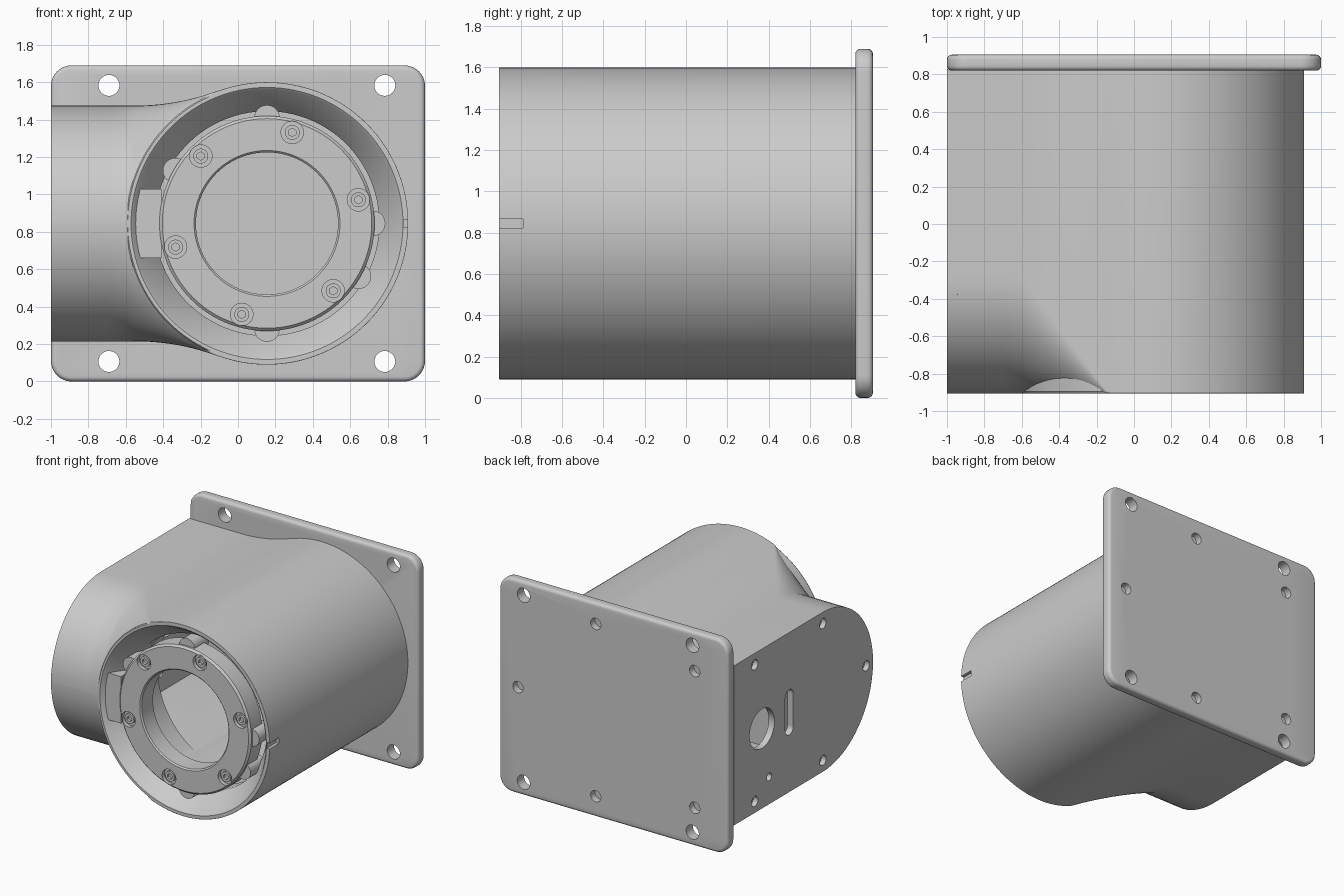
import bpy, bmesh, math
from mathutils import Matrix, Vector

if "Cube" in bpy.data.objects:
    bpy.data.objects.remove(bpy.data.objects["Cube"])

CX, CZ, R = 0.155, 0.845, 0.755      # tube axis and radius
FRONT, BACK = -0.905, 0.83

grey = bpy.data.materials.new("light_grey")
grey.diffuse_color = (0.6, 0.6, 0.6, 1)
grey.use_nodes = True
grey.node_tree.nodes["Principled BSDF"].inputs["Base Color"].default_value = grey.diffuse_color


def finish(name, bm):
    bmesh.ops.recalc_face_normals(bm, faces=bm.faces)
    me = bpy.data.meshes.new(name)
    bm.to_mesh(me)
    bm.free()
    ob = bpy.data.objects.new(name, me)
    bpy.context.collection.objects.link(ob)
    me.materials.append(grey)
    return ob


def cyl(name, a, b, r, seg=32):
    """Cylinder from point a to point b."""
    a, b = Vector(a), Vector(b)
    bm = bmesh.new()
    m = Matrix.Translation((a + b) / 2) @ (b - a).to_track_quat('Z', 'Y').to_matrix().to_4x4()
    bmesh.ops.create_cone(bm, cap_ends=True, segments=seg, radius1=r, radius2=r,
                          depth=(b - a).length, matrix=m)
    return finish(name, bm)


def box(name, lo, hi):
    bm = bmesh.new()
    bmesh.ops.create_cube(bm, size=1)
    for v in bm.verts:
        v.co = [(l + h) / 2 + c * (h - l) for l, h, c in zip(lo, hi, v.co)]
    return finish(name, bm)


def loft(name, rings, cap):
    """Skin closed rings; cap the ends, or close the loop when cap is False."""
    bm = bmesh.new()
    vs = [[bm.verts.new(p) for p in ring] for ring in rings]
    n = len(vs[0])
    for i in range(len(vs) - (1 if cap else 0)):
        a, b = vs[i], vs[(i + 1) % len(vs)]
        for j in range(n):
            bm.faces.new((a[j], a[(j + 1) % n], b[(j + 1) % n], b[j]))
    if cap:
        bm.faces.new(vs[0])
        bm.faces.new(vs[-1])
    return finish(name, bm)


def lathe(name, profile, seg=96):
    """Turn a closed (radius, y) profile around the tube axis."""
    rings = []
    for i in range(seg):
        t = math.tau * i / seg
        rings.append([(CX + r * math.cos(t), y, CZ + r * math.sin(t)) for r, y in profile])
    return loft(name, rings, False)


def polar(r, deg, y):
    t = math.radians(deg)
    return (CX + r * math.cos(t), y, CZ + r * math.sin(t))


def apply(ob, mod):
    bpy.context.view_layer.objects.active = ob
    bpy.ops.object.modifier_apply(modifier=mod.name)


def cut(targets, cutters):
    for ob in targets:
        for c in cutters:
            m = ob.modifiers.new("cut", 'BOOLEAN')
            m.operation, m.solver, m.object = 'DIFFERENCE', 'EXACT', c
            apply(ob, m)
    for c in cutters:
        bpy.data.objects.remove(c)


# Housing: sections along x, from rounded side arm, through a fillet, to the round tube
def section(x, h, rc):
    rc = max(0.002, min(rc, 0.995 * h))
    pts = [(x, BACK, CZ - h)]
    for s in (-1, 1):
        for i in range(17):
            t = math.pi / 2 * i / 16
            if s > 0:
                t = math.pi / 2 - t
            pts.append((x, FRONT + rc - rc * math.sin(t),
                        CZ + s * (h - rc + rc * math.cos(t))))
    return pts + [(x, BACK, CZ + h)]


ARM, FIL = 0.63, 1.27
rings = [section(x, ARM, ARM) for x in (-1, -0.85, -0.7, -0.6)]
for i in range(15):
    x = -0.55 + 0.43 * i / 14
    h = ARM + FIL - math.sqrt(FIL ** 2 - (x + 0.55) ** 2)
    rings.append(section(x, h, ARM * max(0, (-0.14 - x) / 0.46)))
for i in range(49):
    t = math.radians(109 - 108.5 * i / 48)
    rings.append(section(CX + R * math.cos(t), R * math.sin(t), 0.002))
housing = loft("housing", rings, True)

# Front rim with a funnel leading in to the lens ring
rim = lathe("front_rim", [(0.752, -0.6), (0.752, -0.895), (0.745, -0.905), (0.727, -0.905),
                          (0.715, -0.895), (0.60, -0.72), (0.60, -0.6)], 128)

# Hollow inside, side openings and side screw holes
cutters = [
    cyl("c", (CX, -1, CZ), (CX, -0.62, CZ), 0.735, 96),
    cyl("c", (CX, -0.7, CZ), (CX, 0.79, CZ), 0.66, 96),
    box("c", (-0.95, -0.28, CZ - 0.565), (0.1, 0.78, CZ + 0.565)),
    cyl("c", (-0.945, -0.28, CZ), (-0.6, -0.28, CZ), 0.57, 64),
    cyl("c", (-1.1, 0.48, CZ), (-0.9, 0.48, CZ), 0.155, 48),
    box("c", (-1.1, 0.09, CZ - 0.13), (-0.9, 0.19, CZ + 0.13)),
    cyl("c", (-1.1, 0.14, CZ - 0.13), (-0.9, 0.14, CZ - 0.13), 0.0499),
    cyl("c", (-1.1, 0.14, CZ + 0.13), (-0.9, 0.14, CZ + 0.13), 0.0499),
    cyl("c", (-1.1, 0.39, 0.43), (-0.9, 0.39, 0.43), 0.03),
]
for y, dz in ((0.57, 0.54), (0.57, -0.54), (-0.28, 0.54), (-0.28, -0.54), (-0.82, 0)):
    cutters.append(cyl("c", (-1.1, y, CZ + dz), (-0.96, y, CZ + dz), 0.04, 20))
cut([housing], cutters)

# Small slit in the right edge of the tube
cut([housing, rim], [box("c", (0.885, -1, CZ - 0.022), (1, -0.79, CZ + 0.022))])

# Filler block between rim and ring on the arm side
block = box("rim_filler", (-0.57, -0.875, CZ - 0.185), (-0.41, -0.68, CZ + 0.185))

# Lens ring with six counterbored screws
ring = lathe("lens_ring", [(0.575, -0.74), (0.575, -0.875), (0.56, -0.89), (0.39, -0.89),
                           (0.38, -0.88), (0.38, -0.74)])
angles = [74.5 + 60 * k for k in range(6)]
cut([ring], [cyl("c", polar(0.505, a, -1), polar(0.505, a, -0.86), 0.06) for a in angles])
smooth = [housing, rim, ring]
for a in angles:
    s = cyl("ring_screw", polar(0.505, a, -0.88), polar(0.505, a, -0.84), 0.04, 24)
    cut([s], [cyl("c", polar(0.505, a, -1), polar(0.505, a, -0.86), 0.022, 6)])
    smooth.append(s)

# Lugs around the ring
for a in (0, 90, 150, 180, 270, 330):
    smooth.append(cyl("ring_lug", polar(0.565, a, -0.86), polar(0.565, a, -0.68), 0.068, 24))

# Back plate with rounded corners and edges
plate = box("back_plate", (-1, 0.82, 0), (1, 0.905, 1.69))
bm = bmesh.new()
bm.from_mesh(plate.data)
long_y = [e for e in bm.edges if abs(e.verts[0].co.y - e.verts[1].co.y) > 0.05]
bmesh.ops.bevel(bm, geom=long_y, offset=0.11, segments=8, profile=0.5, affect='EDGES')
bm.to_mesh(plate.data)
bm.free()
bev = plate.modifiers.new("round", 'BEVEL')
bev.width, bev.segments, bev.angle_limit = 0.025, 4, math.radians(40)
apply(plate, bev)

# Corner through holes and blind screw holes in the plate
holes = [cyl("c", (x, 0.7, z), (x, 1, z), 0.056)
         for x in (-0.69, 0.785) for z in (0.107, 1.583)]
for x, z in ((CX, CZ + 0.68), (CX, CZ - 0.68), (CX + 0.68, CZ), (-0.71, 1.385), (-0.71, 0.305)):
    holes.append(cyl("c", (x, 0.85, z), (x, 1, z), 0.045))
cut([plate], holes)
smooth.append(plate)

# Smooth shading with sharp edges kept
bpy.ops.object.select_all(action='DESELECT')
for ob in smooth:
    ob.select_set(True)
bpy.context.view_layer.objects.active = housing
bpy.ops.object.shade_smooth_by_angle(angle=math.radians(32))
